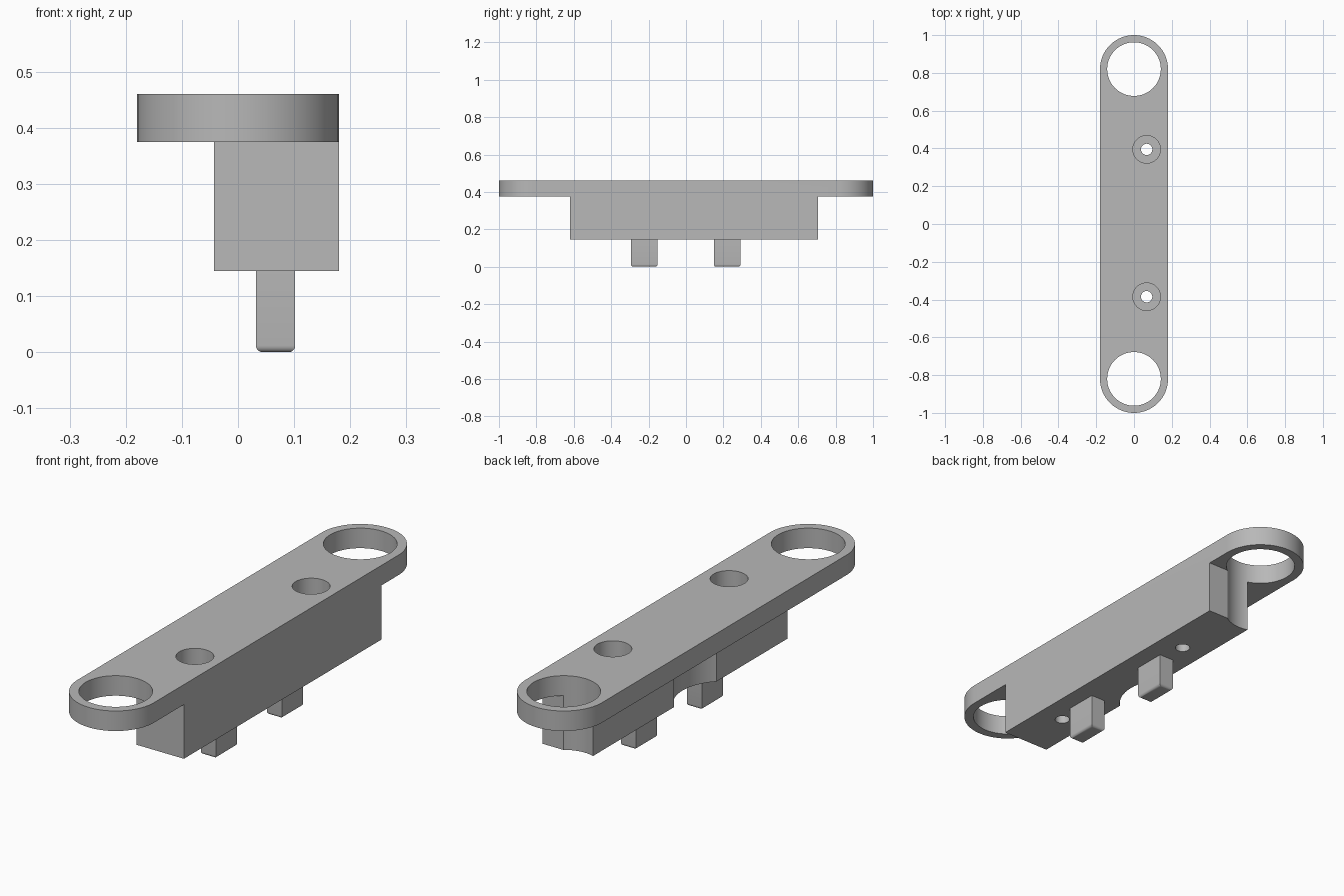
import bpy, bmesh, math

if "Cube" in bpy.data.objects:
    bpy.data.objects.remove(bpy.data.objects["Cube"])

grey = bpy.data.materials.new("plain grey")
grey.use_nodes = True
colour = (0.48, 0.48, 0.48, 1)
grey.diffuse_color = colour
grey.node_tree.nodes["Principled BSDF"].inputs["Base Color"].default_value = colour

HALF_W, END_Y, TOP, PLATE_Z, BLOCK_Z = 0.18, 0.82, 0.46, 0.375, 0.145
BORE_X = 0.067


def prism(name, outline, z0, z1, bevel=0):
    """Extrude a flat outline from z0 up to z1, optionally rounding the bottom rim."""
    bm = bmesh.new()
    base = bm.faces.new([bm.verts.new((x, y, z0)) for x, y in outline])
    out = bmesh.ops.extrude_face_region(bm, geom=[base], use_keep_orig=True)
    for v in out["geom"]:
        if isinstance(v, bmesh.types.BMVert):
            v.co.z = z1
    bmesh.ops.recalc_face_normals(bm, faces=bm.faces)
    if bevel:
        rim = [e for e in bm.edges if all(abs(v.co.z - z0) < 1e-5 for v in e.verts)]
        bmesh.ops.bevel(bm, geom=rim, offset=bevel, segments=5, profile=0.5, affect='EDGES')
    mesh = bpy.data.meshes.new(name)
    bm.to_mesh(mesh)
    bm.free()
    mesh.materials.append(grey)
    obj = bpy.data.objects.new(name, mesh)
    bpy.context.collection.objects.link(obj)
    return obj


def arc(cx, cy, r, start, sweep, n):
    return [(cx + r * math.cos(start + sweep * i / n), cy + r * math.sin(start + sweep * i / n))
            for i in range(n + 1)]


def circle(cx, cy, r):
    return arc(cx, cy, r, 0, 2 * math.pi, 64)[:-1]


def rect(x0, x1, y0, y1):
    return [(x0, y0), (x1, y0), (x1, y1), (x0, y1)]


def combine(target, tool, operation):
    mod = target.modifiers.new("combine", 'BOOLEAN')
    mod.object, mod.operation, mod.solver = tool, operation, 'EXACT'
    bpy.ops.object.select_all(action='DESELECT')
    bpy.context.view_layer.objects.active = target
    target.select_set(True)
    bpy.ops.object.modifier_apply(modifier=mod.name)
    bpy.data.objects.remove(tool)


# Block with a shallow scoop in its inner side
block = prism("block", rect(-0.043, HALF_W, -0.62, 0.705), BLOCK_Z, PLATE_Z + 0.02)
combine(block, prism("scoop_cutter", circle(-0.183, 0, 0.2), 0.05, 0.45), 'DIFFERENCE')

# Round-ended plate joined to the block
outline = (arc(0, END_Y, HALF_W, 0, math.pi, 40)
           + arc(0, -END_Y, HALF_W, math.pi, math.pi, 40))
body = prism("mounting_plate", outline, PLATE_Z, TOP)
combine(body, block, 'UNION')

# Large end holes and counterbored screw holes
for side in (-1, 1):
    bore_y = 0.005 + side * 0.39
    for y, x, r, bottom in ((side * END_Y, 0, 0.142, 0.05),
                            (bore_y, BORE_X, 0.073, 0.2),
                            (bore_y, BORE_X, 0.03, 0.05)):
        combine(body, prism("hole_cutter", circle(x, y, r), bottom, 0.55), 'DIFFERENCE')

# Locating pegs under the block
pegs = [prism(name, rect(0.032, 0.102, y - 0.071, y + 0.071), 0, BLOCK_Z, 0.012)
        for name, y in (("front_peg", -0.223), ("back_peg", 0.22))]

# Smooth the curved walls, keep the edges sharp
for obj in [body] + pegs:
    bpy.ops.object.select_all(action='DESELECT')
    bpy.context.view_layer.objects.active = obj
    obj.select_set(True)
    bpy.ops.object.shade_smooth_by_angle(angle=math.radians(30))
